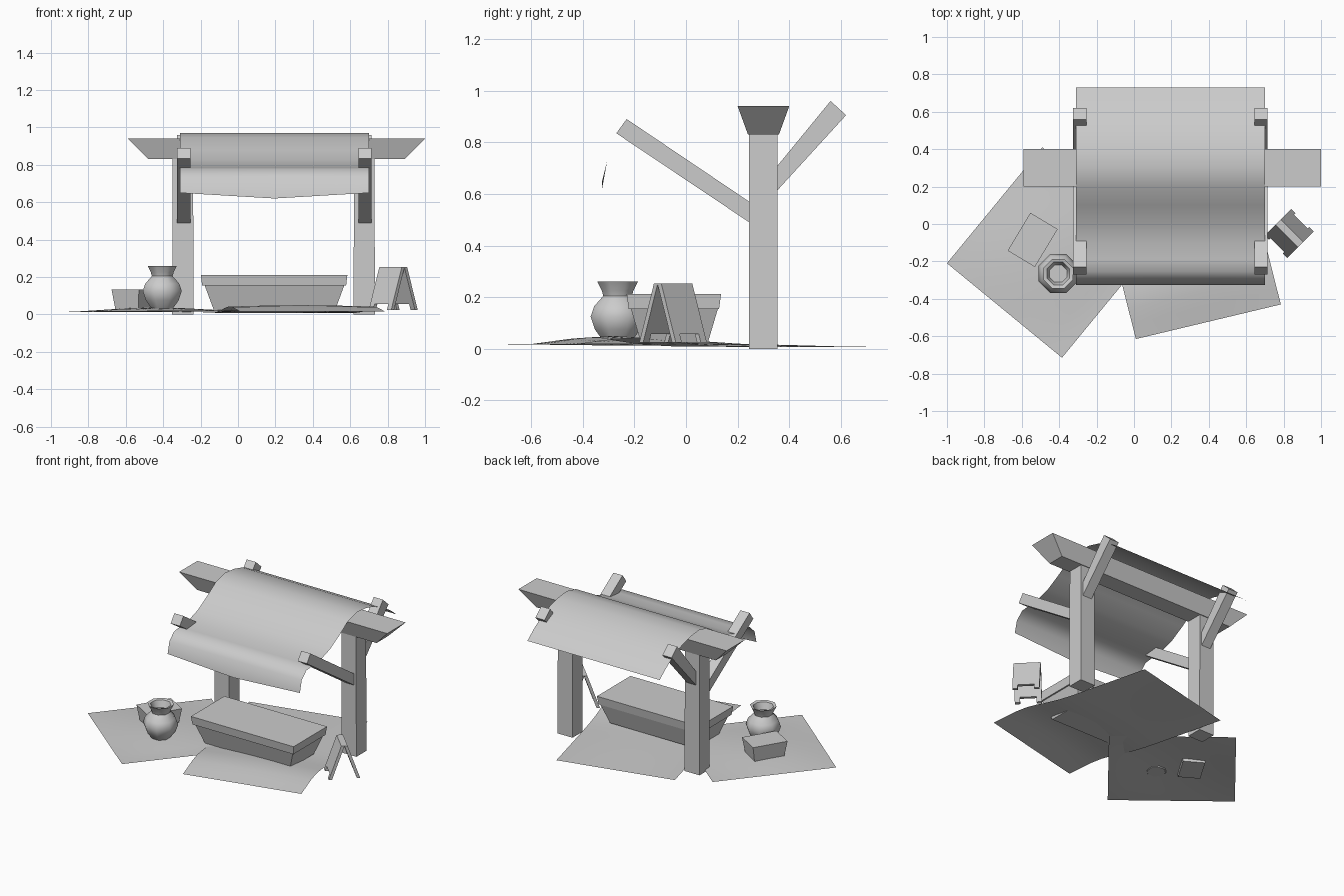
import bpy, math
from mathutils import Vector

if "Cube" in bpy.data.objects:
    bpy.data.objects.remove(bpy.data.objects["Cube"])


def make(name, verts, faces, smooth=None):
    me = bpy.data.meshes.new(name)
    me.from_pydata([tuple(v) for v in verts], [], faces)
    me.update()
    ob = bpy.data.objects.new(name, me)
    bpy.context.collection.objects.link(ob)
    if smooth:
        bpy.ops.object.select_all(action='DESELECT')
        ob.select_set(True)
        bpy.context.view_layer.objects.active = ob
        bpy.ops.object.shade_smooth_by_angle(angle=math.radians(smooth))
    return ob


def prism(name, a, b):
    """Solid between two matching outlines, a (first) and b (second)."""
    n = len(a)
    faces = [tuple(range(n))[::-1], tuple(range(n, 2 * n))]
    faces += [(i, (i + 1) % n, (i + 1) % n + n, i + n) for i in range(n)]
    ob = make(name, list(a) + list(b), faces)
    import bmesh
    bm = bmesh.new()
    bm.from_mesh(ob.data)
    bmesh.ops.recalc_face_normals(bm, faces=bm.faces)
    bm.to_mesh(ob.data)
    bm.free()
    return ob


def rect(cx, cy, hx, hy, z, ang=0.0):
    c, s = math.cos(ang), math.sin(ang)
    return [(cx + u * hx * c - v * hy * s, cy + u * hx * s + v * hy * c, z)
            for u, v in ((-1, -1), (1, -1), (1, 1), (-1, 1))]


def grid(name, nu, nv, fn):
    verts = [fn(i / nu, j / nv) for j in range(nv + 1) for i in range(nu + 1)]
    w = nu + 1
    faces = [(j * w + i, j * w + i + 1, (j + 1) * w + i + 1, (j + 1) * w + i)
             for j in range(nv) for i in range(nu)]
    return make(name, verts, faces, 60)


# Posts with front and back braces
front = [(0.245, 0.57), (0.245, 0.49), (-0.27, 0.835), (-0.23, 0.89)]
back = [(0.355, 0.71), (0.355, 0.615), (0.62, 0.905), (0.56, 0.96)]
for side, px in (("left", -0.295), ("right", 0.675)):
    prism(side + "_post", rect(px, 0.3, 0.057, 0.055, 0.0), rect(px, 0.3, 0.055, 0.055, 0.84))
    bx = -0.29 if side == "left" else 0.68
    for label, prof in (("front", front), ("back", back)):
        prism(f"{side}_{label}_brace", [(bx - 0.035, y, z) for y, z in prof],
              [(bx + 0.035, y, z) for y, z in prof])

# Cross beam, flared upwards
prism("cross_beam", rect(0.205, 0.3, 0.685, 0.06, 0.83), rect(0.205, 0.3, 0.795, 0.1, 0.94))

# Draped awning
prof = [(0.73, 0.79), (0.66, 0.845), (0.58, 0.895), (0.49, 0.935), (0.4, 0.96), (0.3, 0.97),
        (0.2, 0.945), (0.1, 0.88), (0.0, 0.825), (-0.1, 0.793), (-0.19, 0.785),
        (-0.255, 0.778), (-0.305, 0.73), (-0.325, 0.65)]


def awning(u, v):
    y, z = prof[round(v * (len(prof) - 1))]
    sag = 1 - abs(2 * u - 1)
    if y < -0.3:
        z -= 0.03 * sag * (0.73 - z) / 0.08
    return (0.70 - 1.01 * u, y, z)


grid("awning", 8, len(prof) - 1, awning)


# Ground sheets
def sheet(name, o, a, b, height):
    o, a, b = Vector(o), Vector(a), Vector(b)

    def fn(u, v):
        p = o + a * u + b * v
        return (p.x, p.y, height(u, v))
    grid(name, 14, 14, fn)


sheet("left_ground_sheet", (-1.0, -0.21), (0.615, -0.505), (0.51, 0.62),
      lambda u, v: 0.012 + 0.022 * math.sin(math.pi * min(1, u * 1.05)) *
      math.sin(math.pi * v) + 0.006 * u)
sheet("long_ground_sheet", (0.01, -0.615), (0.775, 0.185), (-0.285, 1.13),
      lambda u, v: 0.008 + 0.034 * math.exp(-((v - 0.2) / 0.17) ** 2)
      + 0.012 * math.sin(math.pi * v) * math.sin(math.pi * u))

# Trough with rim
prism("trough_body", rect(0.195, -0.045, 0.325, 0.13, 0.025), rect(0.195, -0.045, 0.375, 0.17, 0.16))
prism("trough_rim", rect(0.193, -0.047, 0.385, 0.175, 0.155), rect(0.193, -0.047, 0.392, 0.183, 0.212))

# Small box
ang = math.radians(59)
prism("small_box", rect(-0.542, -0.085, 0.10, 0.07, 0.015, ang), rect(-0.542, -0.085, 0.118, 0.085, 0.132, ang))

# Octagonal vase with open mouth
vprof = [(0.06, 0.03), (0.095, 0.075), (0.113, 0.125), (0.098, 0.165), (0.06, 0.205),
         (0.066, 0.225), (0.085, 0.26), (0.066, 0.255), (0.05, 0.21)]
n = 8
verts = [(-0.405 + r * math.cos((k + 0.5) * math.tau / n),
          -0.265 + r * math.sin((k + 0.5) * math.tau / n), z) for r, z in vprof for k in range(n)]
faces = [(j * n + k, j * n + (k + 1) % n, (j + 1) * n + (k + 1) % n, (j + 1) * n + k)
         for j in range(len(vprof) - 1) for k in range(n)]
last = (len(vprof) - 1) * n
faces += [tuple(range(n))[::-1], tuple(range(last, last + n))]
make("vase", verts, faces, 50)

# Folding board: two leaning panels notched at the foot
h = 0.707
outline = [(-0.085, 0), (0.085, 0), (0.085, 1), (0.052, 1), (0.052, 0.86),
           (-0.052, 0.86), (-0.052, 1), (-0.085, 1)]
for side, s in (("outer", 1), ("inner", -1)):
    def at(u, t, off):
        v = s * (0.02 + 0.08 * t - off)
        return (0.83 + u * h + v * h, -0.05 - u * h + v * h, 0.253 - 0.228 * t)
    prism(f"board_{side}_panel", [at(u, t, 0) for u, t in outline],
          [at(u, t, 0.021) for u, t in outline])
